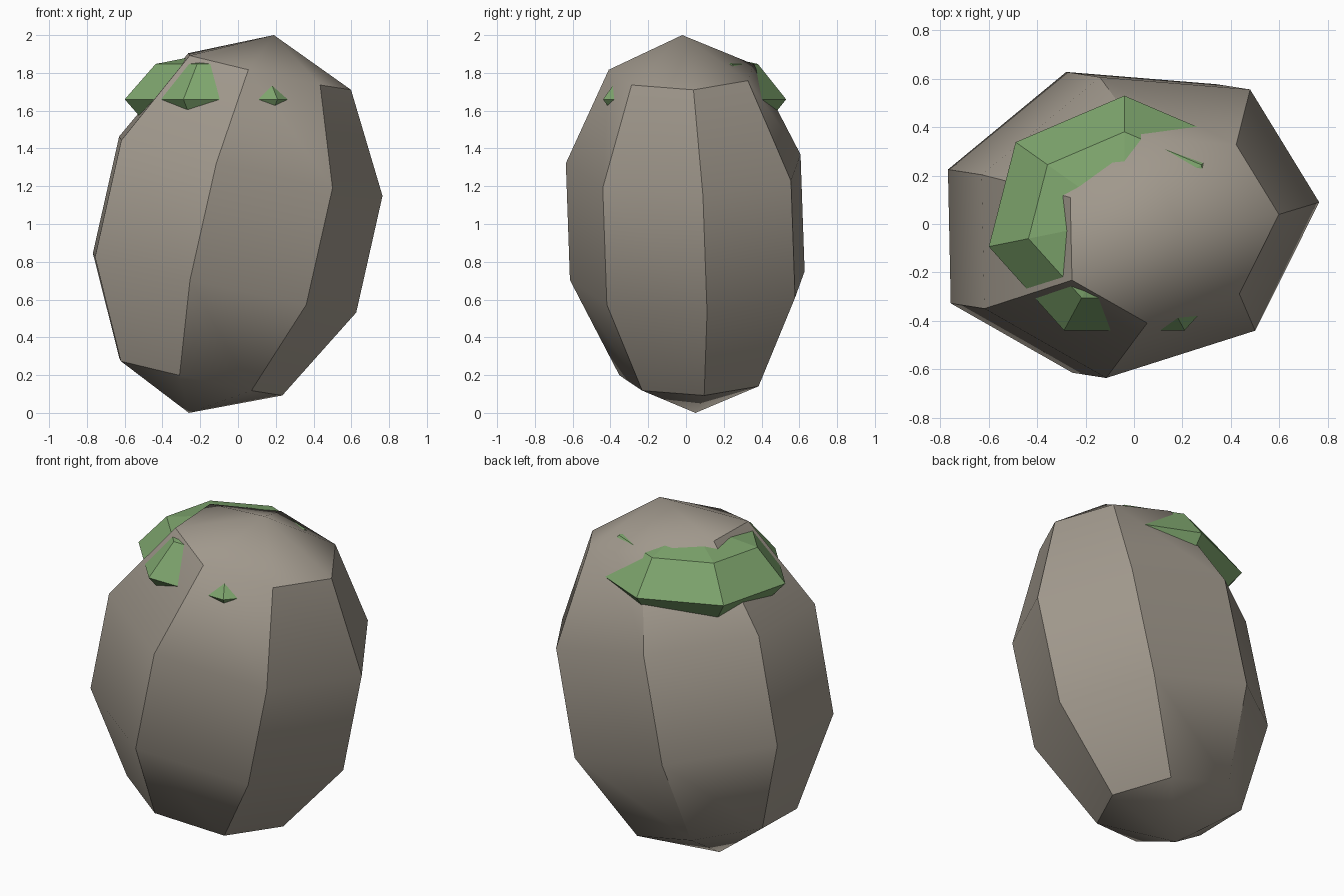
import bpy, bmesh, math
from mathutils import Vector

if "Cube" in bpy.data.objects:
    bpy.data.objects.remove(bpy.data.objects["Cube"])


def material(name, rgb):
    m = bpy.data.materials.new(name)
    m.diffuse_color = (*rgb, 1.0)
    m.use_nodes = True
    m.node_tree.nodes["Principled BSDF"].inputs["Base Color"].default_value = m.diffuse_color
    return m


def stretched_ball(name, mat, centre, a, b, c, bands, segments=7, creased=None):
    """Low-poly ball with poles along c and cross-section axes a and b.
    With creased columns given, it is smooth with sharp sides; otherwise flat."""
    centre, a, b, c = map(Vector, (centre, a, b, c))
    bm = bmesh.new()
    top = bm.verts.new(centre + c)
    rings = []
    for j in range(1, bands):
        t = math.pi * j / bands
        ring = []
        for i in range(segments):
            p = 2 * math.pi * i / segments
            side = a * math.cos(p) + b * math.sin(p)
            ring.append(bm.verts.new(centre + c * math.cos(t) + side * math.sin(t)))
        rings.append(ring)
    bottom = bm.verts.new(centre - c)
    for i in range(segments):
        k = (i + 1) % segments
        bm.faces.new((top, rings[0][i], rings[0][k]))
        for up, low in zip(rings, rings[1:]):
            bm.faces.new((up[i], low[i], low[k], up[k]))
        bm.faces.new((bottom, rings[-1][k], rings[-1][i]))
    if creased is not None:
        for f in bm.faces:
            f.smooth = True
        for i in range(segments):
            # Upright ridges between the two caps
            for up, low in zip(rings, rings[1:]):
                bm.edges.get((up[i], low[i])).smooth = False
            # Cap borders on the sharper columns
            if i in creased:
                for ring in (rings[0], rings[-1]):
                    bm.edges.get((ring[i], ring[(i + 1) % segments])).smooth = False
    bmesh.ops.recalc_face_normals(bm, faces=bm.faces[:])
    mesh = bpy.data.meshes.new(name)
    bm.to_mesh(mesh)
    bm.free()
    mesh.materials.append(mat)
    obj = bpy.data.objects.new(name, mesh)
    bpy.context.collection.objects.link(obj)
    return obj


stone = material("stone_grey", (0.352, 0.314, 0.263))
green = material("moss_green", (0.21, 0.38, 0.155))

# Tall leaning boulder
stretched_ball("boulder", stone, (-0.035, 0.015, 1.0),
               (0.768, 0.09, -0.168), (-0.014, 0.67, 0.025), (0.225, -0.035, 1.0),
               bands=5, creased={0, 3, 4, 6})

# Moss clump, mostly buried in the top of the boulder
stretched_ball("moss", green, (-0.04, 0.02, 1.66),
               (0, 0.51, 0), (-0.574, 0, 0), (0, 0, 0.265), bands=4)
